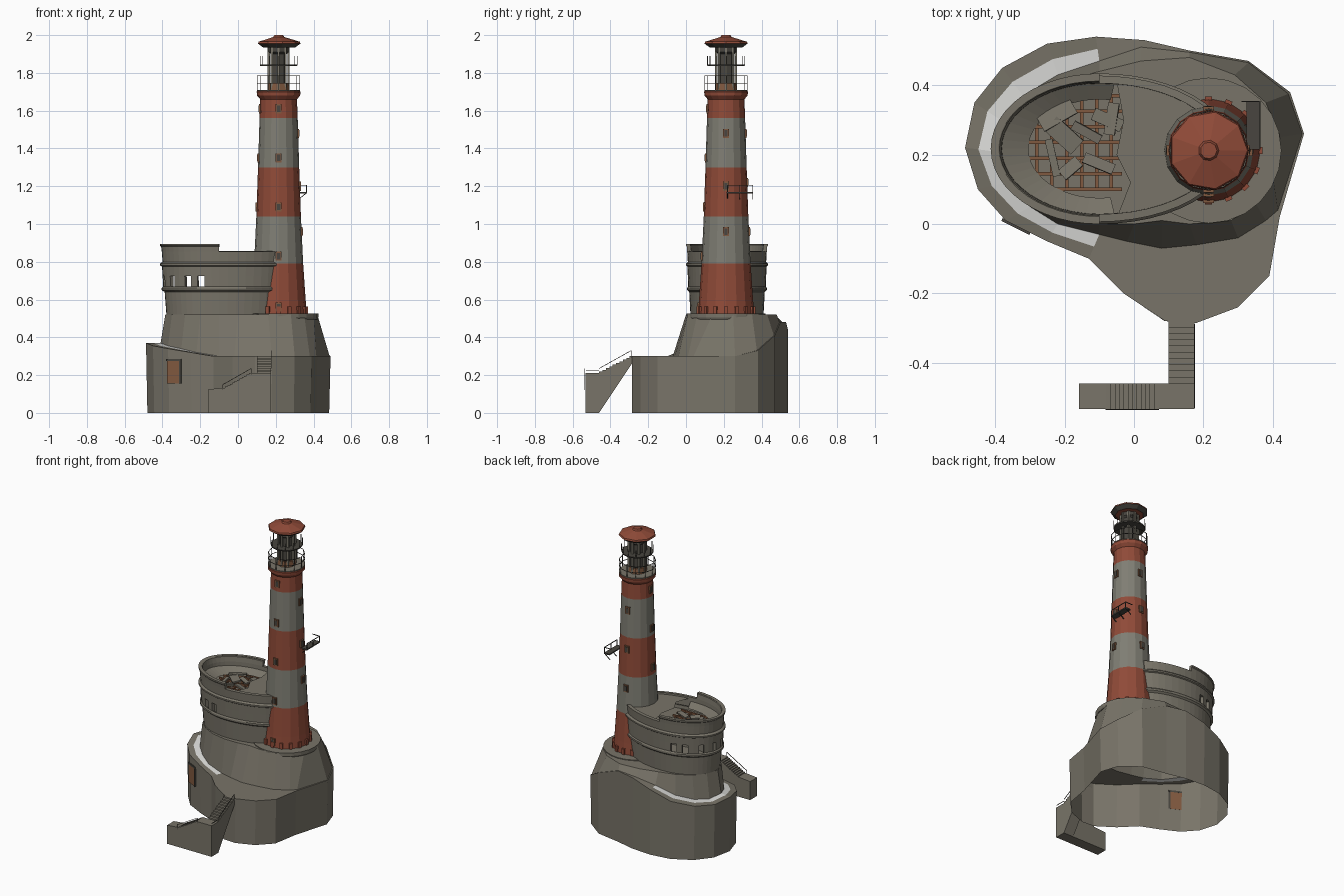
import bpy, bmesh, math, random
from mathutils import Vector, Matrix

if "Cube" in bpy.data.objects:
    bpy.data.objects.remove(bpy.data.objects["Cube"])

random.seed(4)
TX, TY = 0.215, 0.212          # tower axis


def material(name, rgb):
    m = bpy.data.materials.new(name)
    m.diffuse_color = (*rgb, 1)
    m.use_nodes = True
    m.node_tree.nodes["Principled BSDF"].inputs["Base Color"].default_value = m.diffuse_color
    return m


STONE = material("stone", (0.19, 0.175, 0.14))
RED = material("red_paint", (0.28, 0.07, 0.04))
PALE = material("faded_white_paint", (0.215, 0.21, 0.175))
BROWN = material("rusty_brown", (0.22, 0.10, 0.05))
DARK = material("dark_metal", (0.065, 0.06, 0.05))
LIGHT = material("light_ledge", (0.72, 0.72, 0.70))


def mesh(name, verts, faces, mats, index=None):
    me = bpy.data.meshes.new(name)
    me.from_pydata(verts, [], faces)
    for m in mats:
        me.materials.append(m)
    if index:
        for p, i in zip(me.polygons, index):
            p.material_index = i
    ob = bpy.data.objects.new(name, me)
    bpy.context.collection.objects.link(ob)
    return ob


def loft(name, rings, mats, rule=None, keep=None, bottom=False, top=False):
    """Skin closed rings of equal count; rule(ring, seg) picks the material."""
    n = len(rings[0])
    verts = [v for r in rings for v in r]
    faces, idx = [], []
    for a in range(len(rings) - 1):
        for i in range(n):
            if keep and not keep(a, i):
                continue
            j = (i + 1) % n
            faces.append((a * n + i, a * n + j, a * n + n + j, a * n + n + i))
            idx.append(rule(a, i) if rule else 0)
    if bottom:
        faces.append(tuple(reversed(range(n))))
        idx.append(0)
    if top:
        faces.append(tuple(range(len(verts) - n, len(verts))))
        idx.append(0)
    return mesh(name, verts, faces, mats, idx)


def circle(r, z, n, x=TX, y=TY):
    return [(x + r * math.cos(2 * math.pi * i / n), y + r * math.sin(2 * math.pi * i / n), z) for i in range(n)]


def turned(name, profile, mats, n, rule=None, bottom=True, top=True):
    return loft(name, [circle(r, z, n) for r, z in profile], mats, rule, None, bottom, top)


def boxes(name, items, mat):
    """Items are (centre, size, rotation matrix or None), joined in one object."""
    bm = bmesh.new()
    for c, s, rot in items:
        m = Matrix.Translation(c) @ (rot.to_4x4() if rot else Matrix()) @ Matrix.Diagonal((*s, 1))
        bmesh.ops.create_cube(bm, size=1, matrix=m)
    me = bpy.data.meshes.new(name)
    bm.to_mesh(me)
    bm.free()
    me.materials.append(mat)
    ob = bpy.data.objects.new(name, me)
    bpy.context.collection.objects.link(ob)
    return ob


def rod(a, b, t=0.004):
    a, b = Vector(a), Vector(b)
    return ((a + b) / 2, (t, t, (b - a).length), (b - a).to_track_quat('Z', 'Y').to_matrix())


def rotz(a):
    return Matrix.Rotation(a, 3, 'Z')


# --- rock: outer wall, ledge / terrace, upper slope and plateau ---
LOW = [(.49, .26), (.45, .38), (.33, .47), (.16, .50), (.03, .53), (-.11, .54), (-.25, .52), (-.38, .45),
       (-.46, .35), (-.487, .22), (-.45, .10), (-.37, .01), (-.25, -.05), (-.13, -.10), (-.03, -.20),
       (.09, -.28), (.18, -.285), (.30, -.24), (.39, -.15), (.42, .02)]
FOOT = [(.485, .26), (.445, .375), (.33, .465), (.16, .495), (.02, .51), (-.10, .47), (-.22, .43), (-.32, .37),
        (-.385, .30), (-.41, .21), (-.37, .12), (-.30, .05), (-.22, 0), (-.10, -.03), (-.02, -.05),
        (.08, -.07), (.18, -.06), (.30, -.04), (.38, .01), (.415, .04)]
TOP = [(.42, .25), (.38, .35), (.29, .43), (.16, .48), (.02, .47), (-.10, .44), (-.21, .41), (-.30, .36),
       (-.36, .29), (-.385, .21), (-.35, .12), (-.28, .06), (-.20, .02), (-.10, 0), (0, 0),
       (.08, .01), (.16, 0), (.28, .01), (.35, .06), (.40, .14)]
RIM = [.30, .33, .41, .48, .48, .44, .39, .365, .36, .37, .355, .34, .32] + [.30] * 7
mid = [(a + (c - a) * .5, b + (d - b) * .5) for (a, b), (c, d) in zip(LOW, FOOT)]
rings = [[(x * .985, y, 0) for x, y in LOW]]
rings += [[(x, y, z) for (x, y), z in zip(o, RIM)] for o in (LOW, mid, FOOT)]
rings.append([(x, y, .52) for x, y in TOP])
loft("rock_base", rings, [STONE, LIGHT], lambda a, i: int(a == 2 and 5 <= i <= 12), top=True)

# boarded opening in the front left of the rock wall
wall_rot = rotz(math.atan2(-.06, .12))
boxes("boarded_opening", [((-.34, -.007, .215), (.075, .008, .12), wall_rot)], BROWN)
boxes("opening_frame", [((-.34, -.007, .28), (.09, .009, .012), wall_rot),
                        ((-.305, -.025, .215), (.012, .009, .12), wall_rot)], DARK)

# --- landing stairs: two flights, built as solid stepped blocks ---
steps = []
N = 10
v, f = [], []


def prism(name, pts, a, b, axis):
    """Extrude a side profile (u, z) from a to b along the given axis."""
    n = len(pts)
    vs = [((a, u, z) if axis == 'x' else (u, a, z)) for u, z in pts]
    vs += [((b, u, z) if axis == 'x' else (u, b, z)) for u, z in pts]
    fs = [(i, (i + 1) % n, n + (i + 1) % n, n + i) for i in range(n)]
    fs += [tuple(range(n)), tuple(reversed(range(n, 2 * n)))]
    ob = mesh(name, vs, fs, [STONE])
    bm = bmesh.new()
    bm.from_mesh(ob.data)
    bmesh.ops.recalc_face_normals(bm, faces=bm.faces)
    bm.to_mesh(ob.data)
    bm.free()


def stair(u0, z0, u1, z1, n):
    out = []
    for k in range(n):
        z = z0 + (z1 - z0) * (k + 1) / n
        out += [(u0 + (u1 - u0) * k / n, z), (u0 + (u1 - u0) * (k + 1) / n, z)]
    return out


prism("upper_flight", [(-.46, 0)] + stair(-.46, .21, -.28, .30, N) + [(-.28, .27)], .10, .175, 'x')
prism("lower_flight", [(-.158, 0), (-.158, .125)] + stair(-.08, .125, .07, .21, 12) + [(.175, .21), (.175, 0)],
      -.533, -.46, 'y')
boxes("stair_rails", [rod((.175, -.53, .225), (.175, -.46, .225), .003), rod((.175, -.46, .235), (.175, -.29, .33), .003),
                      rod((-.08, -.535, .15), (.07, -.535, .235), .003), rod((.175, -.29, .29), (.175, -.29, .33), .003),
                      rod((-.08, -.535, .12), (-.08, -.535, .15), .003), rod((.07, -.535, .2), (.07, -.535, .235), .003)], DARK)

# --- oval building beside the tower ---
SEG = 48


def oval(s, z, n=SEG):
    out = []
    for i in range(n):
        c, d = math.cos(2 * math.pi * i / n), math.sin(2 * math.pi * i / n)
        out.append((-.1 + (.31 if c < 0 else .38) * s * c, .217 + .215 * s * d, z))
    return out


levels = [(.90, .52), (.93, .64), (.98, .65), (.98, .662), (.955, .67), (.965, .725), (.975, .775),
          (1.01, .78), (1.01, .79), (.965, .80), (.98, .855), (.99, .88), (1.01, .885), (1.01, .895)]
holes = {14, 16, 19, 22} | {47 - k for k in (14, 16, 19, 22)}
walls = loft("building_walls", [oval(s, z) for s, z in levels], [STONE],
             keep=lambda a, i: not (a == 4 and i in holes) and not (a >= 10 and not 12 <= i < 36))
sol = walls.modifiers.new("thickness", 'SOLIDIFY')
sol.thickness = .022
sol.offset = -1
floor = oval(.95, .765)
mesh("upper_floor", floor, [tuple(range(SEG))], [STONE])
roof = [p for p in oval(.965, .845) if p[0] > -.06]
roof.sort(key=lambda p: math.atan2(p[1] - .217, p[0] + .1))
mesh("remaining_roof", roof + [(-.03, .3, .845), (-.05, .2, .845), (-.01, .12, .845)],
     [tuple(range(len(roof) + 3))], [STONE])
# sagging roof slab around the hole, on the left
outer, inner = oval(.96, .84), oval(.66, .80)
loft("roof_edge", [outer, inner], [STONE], keep=lambda a, i: 11 <= i < 37)

# exposed floor beams and fallen slabs
beams = [((-.17, .10 + .045 * k, .79), (.27, .010, .012), None) for k in range(7)]
beams += [((-.28 + .043 * k, .235, .785), (.010, .26, .012), None) for k in range(6)]
boxes("exposed_beams", beams, BROWN)
slabs = []
for k in range(8):
    rot = rotz(random.uniform(0, 3)) @ Matrix.Rotation(random.uniform(-.25, .25), 3, 'X')
    slabs.append(((random.uniform(-.27, -.05), random.uniform(.13, .33), .805),
                  (random.uniform(.06, .12), random.uniform(.02, .06), .01), rot))
boxes("fallen_slabs", slabs, STONE)

# --- tower ---
turned("tower_footing", [(.205, .495), (.21, .505), (.21, .525), (.19, .525)], [STONE], 24)
PROFILE = [(.150, .52), (.143, .60), (.130, .79), (.118, 1.04), (.109, 1.30), (.101, 1.56), (.097, 1.665)]
turned("striped_tower", PROFILE, [RED, PALE], 16, lambda a, i: (0, 0, 1, 0, 1, 0)[a])
turned("gallery_cornice", [(.097, 1.66), (.114, 1.68), (.116, 1.70), (.112, 1.705)], [RED], 16)


def radius(z):
    for (r0, z0), (r1, z1) in zip(PROFILE, PROFILE[1:]):
        if z0 <= z <= z1:
            return r0 + (r1 - r0) * (z - z0) / (z1 - z0)
    return .097


def around(angle, r, z):
    return (TX + r * math.cos(angle), TY + r * math.sin(angle), z)


boxes("base_blocks", [(around(k * math.pi / 8, .148, .54), (.016, .02, .045), rotz(k * math.pi / 8))
                      for k in range(16)], RED)
# windows: frame plates with dark panes
frames, panes = [], []
for side, heights in ((-.5, (.56, .83, 1.09, 1.35, 1.61)), (.5, (.96, 1.22, 1.48)), (0, (.96, 1.20, 1.48)),
                      (1, (1.09, 1.35, 1.61))):
    a = side * math.pi
    for z in heights:
        frames.append((around(a, radius(z), z), (.010, .032, .048), rotz(a)))
        panes.append((around(a, radius(z) + .002, z), (.010, .018, .034), rotz(a)))
boxes("window_frames", frames, BROWN)
boxes("window_panes", panes, DARK)

# small side balcony
bal = [((.345, .285, 1.165), (.04, .14, .008), None)]
for y in (.22, .285, .353):
    bal.append(rod((.363, y, 1.165), (.363, y, 1.205)))
    bal.append(rod((.32, y, 1.13), (.363, y, 1.165)))
bal += [rod((.363, .22, 1.205), (.363, .353, 1.205)), rod((.31, .353, 1.205), (.363, .353, 1.205))]
boxes("side_balcony", bal, DARK)

# --- lantern ---
turned("lantern_plinth", [(.06, 1.70), (.055, 1.745)], [BROWN], 8)
turned("lantern_room", [(.042, 1.74), (.042, 1.90), (.055, 1.91), (.055, 1.94)], [DARK], 8)
boxes("lantern_posts", [rod(around(k * math.pi / 4, .052, 1.70), around(k * math.pi / 4, .052, 1.94), .012)
                        for k in range(8)], STONE)
turned("upper_gallery", [(.098, 1.836), (.100, 1.844)], [DARK], 12)
turned("lower_gallery", [(.114, 1.704), (.114, 1.71)], [STONE], 16)
rails = []
for k in range(12):
    a, b = k * math.pi / 6, (k + 1) * math.pi / 6
    rails.append(rod(around(a, .112, 1.70), around(a, .112, 1.785), .003))
    for z in (1.745, 1.785):
        rails.append(rod(around(a, .112, z), around(b, .112, z), .003))
    rails.append(rod(around(a, .098, 1.84), around(a, .098, 1.89), .003))
boxes("gallery_rails", rails, DARK)
turned("lantern_roof", [(.088, 1.935), (.116, 1.955), (.112, 1.965), (.030, 1.99), (.024, 2.0)], [RED, DARK], 9,
       lambda a, i: int(a == 0))
